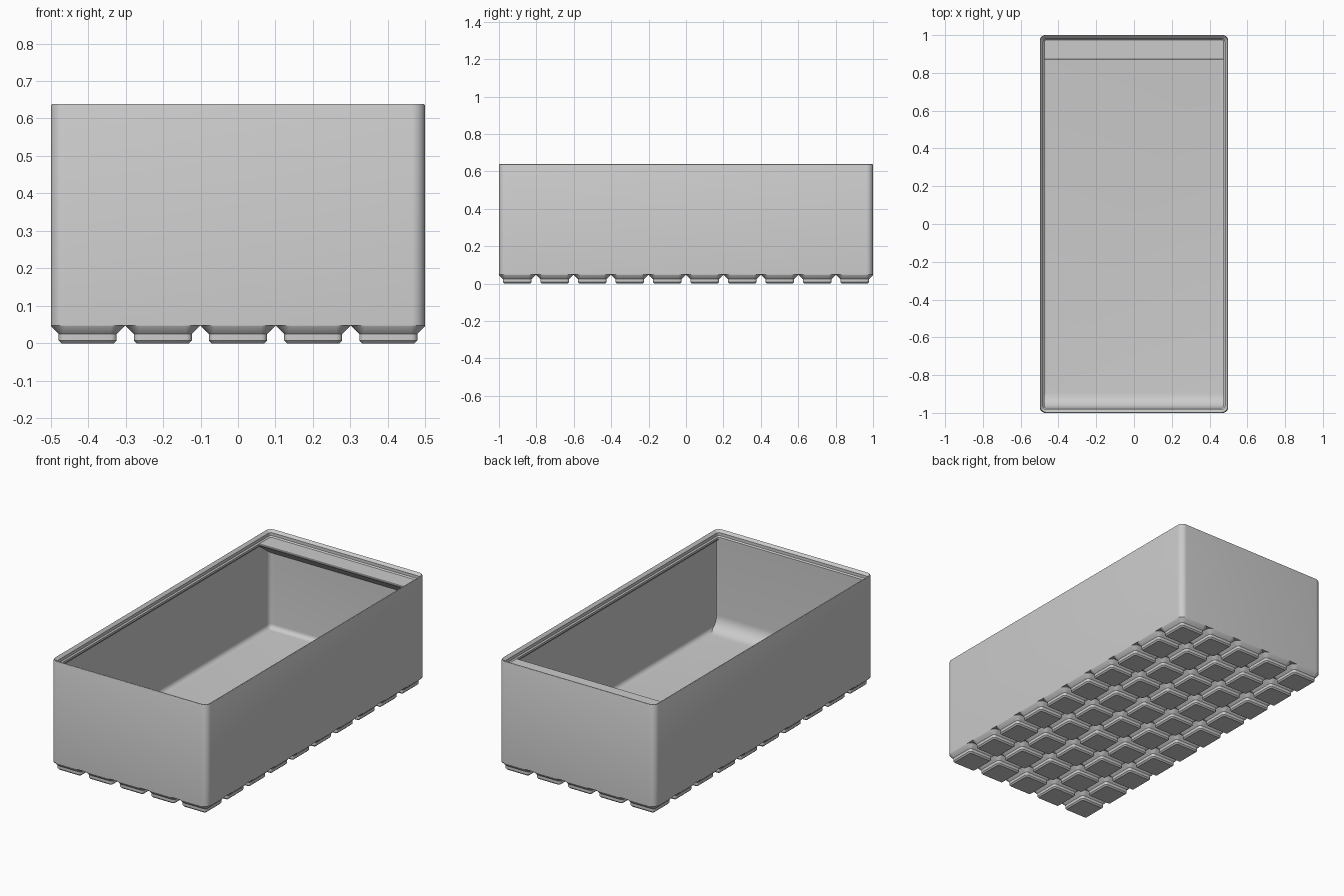
import bpy, bmesh, math

if "Cube" in bpy.data.objects:
    bpy.data.objects.remove(bpy.data.objects["Cube"])

# Dimensions in millimetres, scaled on output
HX, HY, RADIUS = 52.25, 104.75, 3.75
SCALE = 1 / HY
FLOOR, BODY_BOTTOM, RIM_BASE = 7.0, 5.0, 63.0
PITCH = 21.0
CORNER_STEPS = 8

grey = bpy.data.materials.new("plain grey")
grey.use_nodes = True
grey.diffuse_color = (0.6, 0.6, 0.6, 1)
grey.node_tree.nodes["Principled BSDF"].inputs["Base Color"].default_value = (0.6, 0.6, 0.6, 1)


def rounded_loop(bm, hx, hy, r, z, cx=0, cy=0, steps=CORNER_STEPS):
    """Ring of vertices around a rounded rectangle, clamped to the footprint."""
    ring = []
    for corner, (sx, sy) in enumerate(((1, 1), (-1, 1), (-1, -1), (1, -1))):
        for i in range(steps + 1):
            a = math.pi / 2 * (corner + i / steps)
            x = cx + sx * (hx - r) + r * math.cos(a)
            y = cy + sy * (hy - r) + r * math.sin(a)
            x, y = max(-HX, min(HX, x)), max(-HY, min(HY, y))
            ring.append(bm.verts.new((x * SCALE, y * SCALE, z * SCALE)))
    return ring


def bridge(bm, lower, upper):
    n = len(lower)
    for i in range(n):
        j = (i + 1) % n
        bm.faces.new((lower[i], lower[j], upper[j], upper[i]))


def finish(bm, name):
    mesh = bpy.data.meshes.new(name)
    bmesh.ops.recalc_face_normals(bm, faces=bm.faces)
    bm.to_mesh(mesh)
    bm.free()
    mesh.materials.append(grey)
    obj = bpy.data.objects.new(name, mesh)
    bpy.context.collection.objects.link(obj)
    bpy.ops.object.select_all(action='DESELECT')
    obj.select_set(True)
    bpy.context.view_layer.objects.active = obj
    bpy.ops.object.shade_smooth_by_angle(angle=math.radians(30))
    return obj


def cross_bar(name, profile):
    """Extrude a (y, z) profile across the inside of the bin."""
    bm = bmesh.new()
    half = HX - 1.3
    ends = [[bm.verts.new((x * SCALE, y * SCALE, z * SCALE)) for y, z in profile]
            for x in (-half, half)]
    bridge(bm, *ends)
    for end in ends:
        bm.faces.new(end)
    return finish(bm, name)


# Bin shell: (inset, height) profile up the outside, over the lip, down the inside
wall, fillet = 0.95, 2.8
profile = [(0, BODY_BOTTOM), (0, 66.5), (0.1, 66.75), (0.3, 66.9), (0.55, 66.85),
           (1.9, 65.5), (1.9, 63.7), (2.6, RIM_BASE), (2.6, 61.8), (wall, 60.15)]
for i in range(7):
    a = math.pi / 2 * i / 6
    profile.append((wall + fillet * (1 - math.cos(a)), FLOOR + fillet * (1 - math.sin(a))))
bm = bmesh.new()
rings = [rounded_loop(bm, HX - d, HY - d, max(RADIUS - d, 0.15), z) for d, z in profile]
for lower, upper in zip(rings, rings[1:]):
    bridge(bm, lower, upper)
bm.faces.new(rings[0])
bm.faces.new(rings[-1])
finish(bm, "bin_shell")

# Grid of stepped feet: (half width, corner radius, height)
foot = [(7.3, 0.8, 0), (8.1, 1.6, 0.8), (8.1, 1.6, 2.6), (10.25, 3.75, 4.75), (10.5, 4, BODY_BOTTOM)]
bm = bmesh.new()
for col in range(5):
    for row in range(10):
        cx, cy = (col - 2) * PITCH, (row - 4.5) * PITCH
        rings = [rounded_loop(bm, h, h, r, z, cx, cy, 5) for h, r, z in foot]
        for lower, upper in zip(rings, rings[1:]):
            bridge(bm, lower, upper)
        bm.faces.new(rings[0])
finish(bm, "feet")

# Front scoop: thickened front wall curving into the floor
face_y, back_y, r = -(HY - 2.6), -(HY - 1.2), 8.5
scoop = [(back_y, FLOOR), (back_y, 61.8), (face_y, 61.8)]
for i in range(11):
    a = math.pi / 2 * i / 10
    scoop.append((face_y + r * (1 - math.cos(a)), FLOOR + 0.02 + r * (1 - math.sin(a))))
cross_bar("front_scoop", scoop)

# Label shelf at the back, with a sloped underside
edge_y, rear_y = 91.1, HY - 1.2
drop = (rear_y - edge_y) * math.tan(math.radians(36))
cross_bar("label_shelf", [(rear_y, RIM_BASE), (edge_y + 0.3, RIM_BASE), (edge_y, RIM_BASE - 0.3),
                          (edge_y, RIM_BASE - 0.9), (edge_y + 0.3, RIM_BASE - 1.2),
                          (rear_y, RIM_BASE - 1.2 - drop)])
